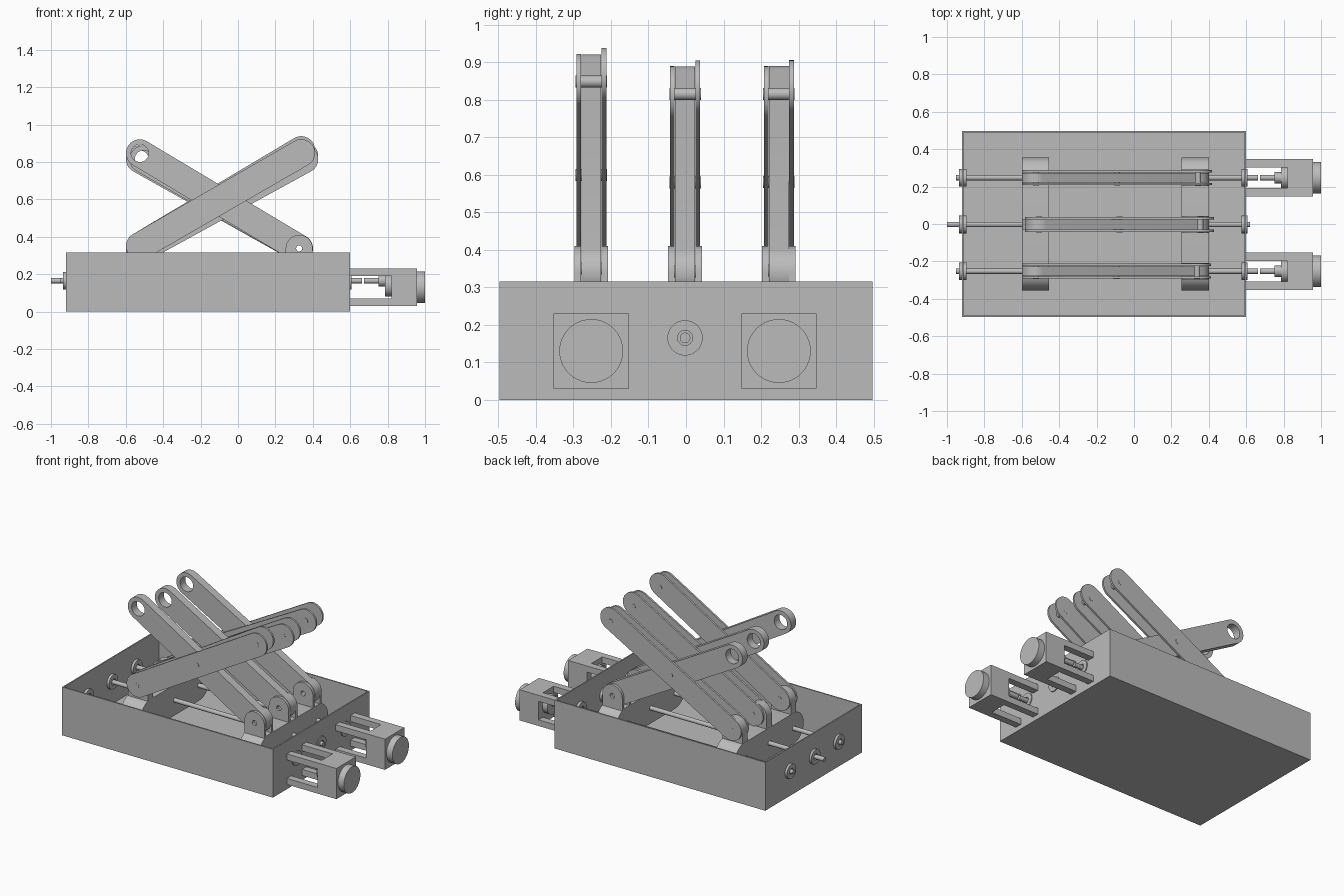
import bpy, bmesh, math
from mathutils import Matrix, Vector

if "Cube" in bpy.data.objects:
    bpy.data.objects.remove(bpy.data.objects["Cube"])

grey = bpy.data.materials.new("machined grey")
grey.use_nodes = True
grey.diffuse_color = (0.5, 0.5, 0.5, 1)
grey.node_tree.nodes["Principled BSDF"].inputs["Base Color"].default_value = (0.5, 0.5, 0.5, 1)


def add_object(name, mesh, smooth=True):
    obj = bpy.data.objects.new(name, mesh)
    bpy.context.collection.objects.link(obj)
    mesh.materials.clear()
    mesh.materials.append(grey)
    if smooth:
        bpy.ops.object.select_all(action='DESELECT')
        obj.select_set(True)
        bpy.context.view_layer.objects.active = obj
        bpy.ops.object.shade_smooth_by_angle(angle=math.radians(35))
    return obj


def box(name, lo, hi):
    bm = bmesh.new()
    bmesh.ops.create_cube(bm, size=1)
    lo, hi = Vector(lo), Vector(hi)
    for v in bm.verts:
        v.co = [(a + b) / 2 + c * (b - a) for a, b, c in zip(lo, hi, v.co)]
    mesh = bpy.data.meshes.new(name)
    bm.to_mesh(mesh)
    bm.free()
    return add_object(name, mesh, False)


def arc(center, radius, start=0, sweep=math.tau, steps=40):
    n = steps if sweep >= math.tau else steps + 1
    return [(center[0] + radius * math.cos(start + sweep * i / steps),
             center[1] + radius * math.sin(start + sweep * i / steps)) for i in range(n)]


def capsule(a, b, radius):
    ang = math.atan2(b[1] - a[1], b[0] - a[0])
    return (arc(b, radius, ang - math.pi / 2, math.pi, 20)
            + arc(a, radius, ang + math.pi / 2, math.pi, 20))


def plate(name, loops, axis, lo, hi):
    """Extrude outline loops (first outer, rest holes) along x or y."""
    curve = bpy.data.curves.new(name, 'CURVE')
    curve.dimensions = '2D'
    curve.fill_mode = 'BOTH'
    curve.extrude = (hi - lo) / 2
    for loop in loops:
        spline = curve.splines.new('POLY')
        spline.points.add(len(loop) - 1)
        for p, (u, v) in zip(spline.points, loop):
            p.co = (u, v, 0, 1)
        spline.use_cyclic_u = True
    temp = bpy.data.objects.new(name + " outline", curve)
    bpy.context.collection.objects.link(temp)
    bpy.context.view_layer.update()
    mesh = bpy.data.meshes.new_from_object(temp.evaluated_get(bpy.context.evaluated_depsgraph_get()))
    bpy.data.objects.remove(temp)
    mid = (lo + hi) / 2
    if axis == 'y':
        m = Matrix(((1, 0, 0, 0), (0, 0, -1, mid), (0, 1, 0, 0), (0, 0, 0, 1)))
    else:
        m = Matrix(((0, 0, 1, mid), (1, 0, 0, 0), (0, 1, 0, 0), (0, 0, 0, 1)))
    bm = bmesh.new()
    bm.from_mesh(mesh)
    bm.transform(m)
    bmesh.ops.remove_doubles(bm, verts=bm.verts, dist=1e-5)
    bmesh.ops.recalc_face_normals(bm, faces=bm.faces)
    bm.to_mesh(mesh)
    bm.free()
    return add_object(name, mesh)


def rod(name, y, z, radius, x0, x1):
    return plate(name, [arc((y, z), radius)], 'x', x0, x1)


Y0 = -0.0025
ROD_Z = 0.165
X0, X1 = -0.92, 0.6

# Open tray
tray = box("base_tray", (X0, -0.4975, 0), (X1, 0.4975, 0.315))
bm = bmesh.new()
bm.from_mesh(tray.data)
top = max(bm.faces, key=lambda f: f.calc_center_median().z)
bmesh.ops.inset_individual(bm, faces=[top], thickness=0.012)
result = bmesh.ops.extrude_discrete_faces(bm, faces=[top])
bmesh.ops.translate(bm, verts=result["faces"][0].verts, vec=(0, 0, -0.3))
bmesh.ops.remove_doubles(bm, verts=bm.verts, dist=1e-5)
bm.to_mesh(tray.data)
bm.free()

# Two sliding carriages with rounded ends
for side, xa, xb in (("left", 0.255, 0.40), ("right", -0.60, -0.455)):
    plate(side + "_carriage", [capsule((-0.255, ROD_Z), (0.255, ROD_Z), 0.1)], 'x', xa, xb)


def lug(name, center, y0, y1):
    x, z = center
    outline = arc(center, 0.072, 0, math.pi, 24) + [(x - 0.072, 0.24), (x + 0.072, 0.24)]
    plate(name, [outline, arc(center, 0.016)], 'y', y0, y1)


# Three scissor linkages: lower and upper pivots of both arms
rows = (
    ("front", -0.25, (-0.525, 0.35), (0.338, 0.848), (-0.525, 0.847), (0.327, 0.338)),
    ("middle", 0, (-0.508, 0.342), (0.355, 0.815), (-0.505, 0.815), (0.327, 0.338)),
    ("back", 0.25, (-0.525, 0.345), (0.343, 0.815), (-0.525, 0.815), (0.327, 0.338)),
)
IN, OUT, R = 0.0275, 0.04, 0.074
for row, yc, a_low, a_high, b_high, b_low in rows:
    y = yc + Y0
    # Paired outer plates, the rear one tilted slightly higher
    plate(row + "_outer_arm_near", [capsule(a_low, a_high, R)], 'y', y - OUT, y - IN)
    raised = (a_high[0], a_high[1] + 0.016)
    plate(row + "_outer_arm_far", [capsule(a_low, raised, R)], 'y', y + IN, y + OUT)
    # Thick inner bar with an eye at the top
    plate(row + "_inner_arm", [capsule(b_low, b_high, R), arc(b_high, 0.047), arc(b_low, 0.016)],
          'y', y - IN + 0.001, y + IN - 0.001)
    # Pivot pins
    middle = ((a_low[0] + a_high[0]) / 2, (a_low[1] + a_high[1]) / 2)
    for label, p in (("lower", a_low), ("centre", middle), ("upper", a_high)):
        plate(row + "_" + label + "_pin", [arc(p, 0.016)], 'y', y - OUT - 0.002, y + OUT + 0.002)
    # Mounting lugs on the carriages
    lug(row + "_fork_near", b_low, y - 0.045, y - IN)
    lug(row + "_fork_far", b_low, y + IN, y + 0.045)
    lug(row + "_tongue", (-0.527, 0.342), y - IN + 0.001, y + IN - 0.001)
    # Screw rod and wall bearings
    x_start, x_end = (-1.0, 0.62) if row == "middle" else (-0.952, 0.662)
    rod(row + "_screw_rod", y, ROD_Z, 0.014, x_start, x_end)
    for label, xa, xb in (("right", -0.935, -0.895), ("left", 0.575, 0.606)):
        plate(row + "_" + label + "_bearing", [arc((y, ROD_Z), 0.047), arc((y, ROD_Z), 0.02)], 'x', xa, xb)

# Drive motors on open four-bar brackets
for row, yc in (("front", -0.25), ("back", 0.25)):
    y, zc, h = yc + Y0, 0.13, 0.1
    box(row + "_motor_block", (0.82, y - h, zc - h), (0.957, y + h, zc + h))
    for sy in (-1, 1):
        for sz in (-1, 1):
            ys = sorted((y + sy * h, y + sy * (h - 0.045)))
            zs = sorted((zc + sz * h, zc + sz * (h - 0.04)))
            box(row + "_bracket_bar", (X1, ys[0], zs[0]), (0.82, ys[1], zs[1]))
    rod(row + "_motor_cap", y, zc, 0.085, 0.957, 1.0)
    rod(row + "_coupler_disc", y, 0.14, 0.06, 0.785, 0.82)
    rod(row + "_coupler_hub", y, ROD_Z, 0.03, 0.752, 0.785)
    rod(row + "_motor_shaft", y, ROD_Z, 0.015, 0.675, 0.752)
